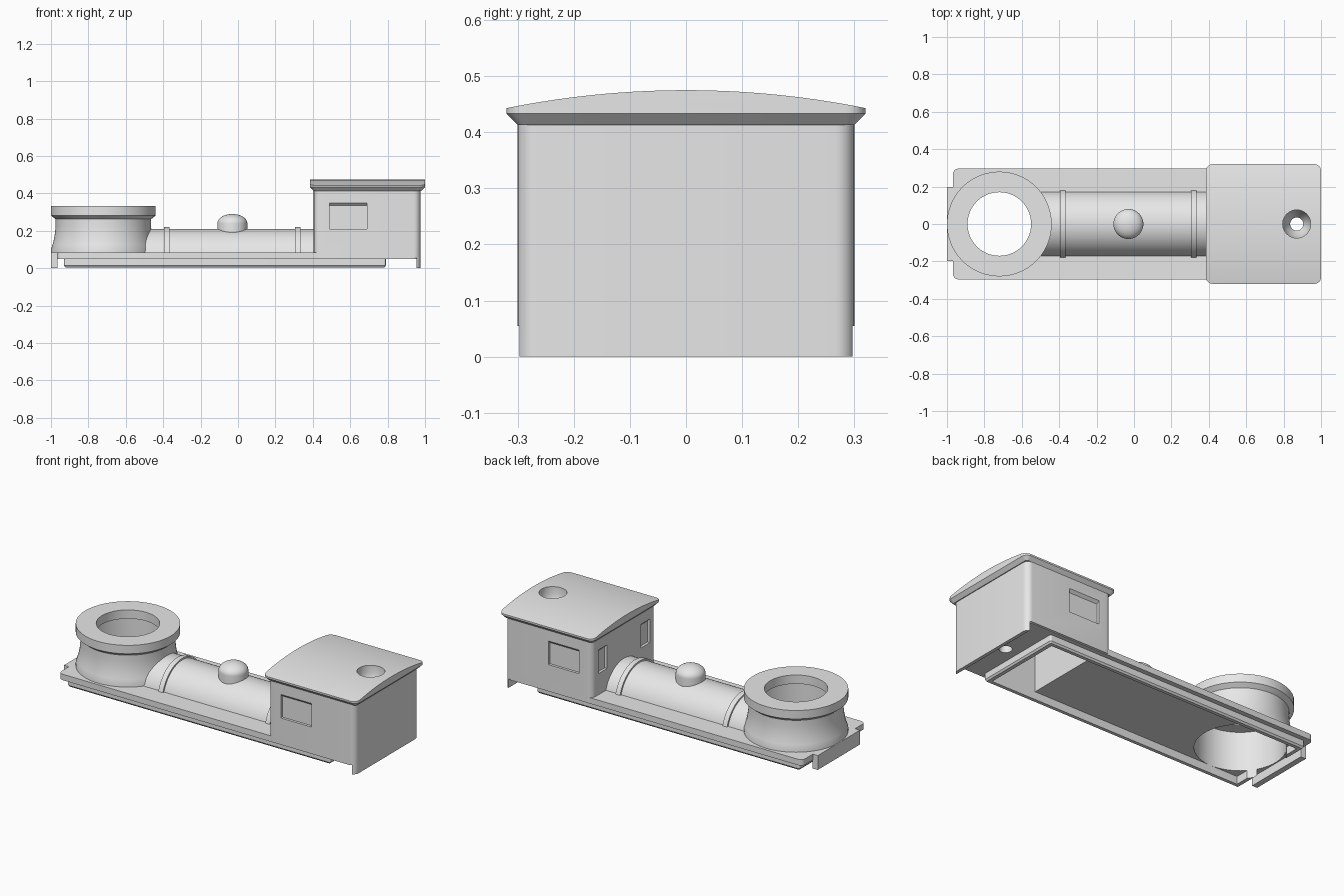
import bpy, bmesh
from math import sin, cos, pi, asin, sqrt
from mathutils import Vector

old = bpy.data.objects.get("Cube")
if old:
    bpy.data.objects.remove(old, do_unlink=True)

GREY = (0.8, 0.8, 0.8, 1)
mat = bpy.data.materials.new("plain_grey")
mat.use_nodes = True
mat.diffuse_color = GREY
mat.node_tree.nodes["Principled BSDF"].inputs["Base Color"].default_value = GREY


def finish(name, bm):
    bmesh.ops.recalc_face_normals(bm, faces=bm.faces)
    mesh = bpy.data.meshes.new(name)
    bm.to_mesh(mesh)
    bm.free()
    mesh.materials.append(mat)
    ob = bpy.data.objects.new(name, mesh)
    bpy.context.collection.objects.link(ob)
    return ob


def extrude(name, points, vec):
    """Straight prism from a planar outline."""
    bm = bmesh.new()
    a = [bm.verts.new(p) for p in points]
    b = [bm.verts.new(Vector(p) + Vector(vec)) for p in points]
    n = len(a)
    bm.faces.new(a)
    bm.faces.new(b)
    for i in range(n):
        j = (i + 1) % n
        bm.faces.new((a[i], a[j], b[j], b[i]))
    return finish(name, bm)


def box(name, x0, x1, hy, z0, z1):
    return extrude(name, [(x0, -hy, z0), (x1, -hy, z0), (x1, hy, z0), (x0, hy, z0)],
                   (0, 0, z1 - z0))


def arch(name, x0, x1, r, zc, base, n=48):
    """Circular segment above a base height, running along x."""
    a0 = asin((base - zc) / r)
    angles = [a0 + (pi - 2 * a0) * i / n for i in range(n + 1)]
    return extrude(name, [(x0, r * cos(a), zc + r * sin(a)) for a in angles], (x1 - x0, 0, 0))


def rounded(name, x0, x1, hy, r, levels, n=8):
    """Rounded rectangle stacked over levels of (height, outward offset)."""
    bm = bmesh.new()
    rings = []
    corners = [(x1 - r, hy - r), (x0 + r, hy - r), (x0 + r, r - hy), (x1 - r, r - hy)]
    for z, off in levels:
        ring = []
        for k, (cx, cy) in enumerate(corners):
            for i in range(n + 1):
                a = pi / 2 * (k + i / n)
                ring.append(bm.verts.new((cx + (r + off) * cos(a), cy + (r + off) * sin(a), z)))
        rings.append(ring)
    for lo, hi in zip(rings, rings[1:]):
        for i in range(len(lo)):
            j = (i + 1) % len(lo)
            bm.faces.new((lo[i], lo[j], hi[j], hi[i]))
    bm.faces.new(rings[0])
    bm.faces.new(rings[-1])
    return finish(name, bm)


def lathe(name, x, profile, closed=False, n=72):
    """Turn an (r, z) profile around a vertical axis at x."""
    bm = bmesh.new()
    vs = [bm.verts.new((x + r, 0, z)) for r, z in profile]
    pairs = list(zip(vs, vs[1:])) + ([(vs[-1], vs[0])] if closed else [])
    es = [bm.edges.new(p) for p in pairs]
    bmesh.ops.spin(bm, geom=vs + es, cent=(x, 0, 0), axis=(0, 0, 1), angle=2 * pi, steps=n)
    bmesh.ops.remove_doubles(bm, verts=bm.verts, dist=0.0001)
    return finish(name, bm)


def boolean(ob, cutters, op='DIFFERENCE'):
    bpy.context.view_layer.objects.active = ob
    for c in cutters:
        c.hide_render = True
        m = ob.modifiers.new("cut", 'BOOLEAN')
        m.object, m.operation, m.solver = c, op, 'EXACT'
        bpy.ops.object.modifier_apply(modifier=m.name)


def window(cx, cy, nx, ny, half):
    """Shallow window recess with a sloping head."""
    prof = [(-0.015, 0.21), (0.015, 0.21), (0.015, 0.365), (-0.015, 0.335)]
    pts = [(cx + nx * d + ny * half, cy + ny * d - nx * half, z) for d, z in prof]
    return extrude("window_cutter", pts, (-2 * half * ny, 2 * half * nx, 0))


TOWER_X, VENT_X = -0.72, 0.87

# Cutters
bore = lathe("bore_cutter", TOWER_X, [(0, -0.1), (0.24, -0.1), (0.24, 0.28), (0, 0.28)])
vent = lathe("vent_cutter", VENT_X, [(0, -0.1), (0.035, -0.1), (0.035, 0.34),
                                     (0.06, 0.38), (0.075, 0.43), (0.075, 0.6), (0, 0.6)], n=40)
pocket = box("pocket_cutter", 0.47, 0.76, 0.24, -0.1, 0.38)
under = box("under_cutter", 0.3, 0.955, 0.5, -0.1, 0.055)
windows = [window(0.59, s * 0.3, 0, s, 0.1) for s in (1, -1)]
windows += [window(0.405, s * 0.2, -1, 0, 0.04) for s in (1, -1)]

# Footplate, with a hollow skirt below and an end beam
footplate = rounded("footplate", -0.968, 0.962, 0.296, 0.03, [(0.05, 0), (0.085, 0)])
boolean(footplate, [bore, vent, pocket])
skirt = rounded("skirt", -0.93, 0.79, 0.268, 0.01, [(0.004, -0.008), (0.014, 0), (0.052, 0)])
skirt_hollow = box("skirt_cutter", -0.9, 0.76, 0.24, -0.1, 0.2)
boolean(skirt, [skirt_hollow, bore])
beam = box("end_beam", -1.0, -0.966, 0.197, 0, 0.085)

# Cab with its rear wall reaching the ground
cab = rounded("cab", 0.405, 0.975, 0.3, 0.035, [(0, 0), (0.416, 0)])
boolean(cab, [under, pocket, vent] + windows)

# Arched roof with flared eaves
roof = rounded("roof", 0.405, 0.98, 0.3, 0.015, [(0.413, 0), (0.433, 0.02), (0.55, 0.02)])
crown = arch("crown_cutter", 0.2, 1.2, 1.616, -1.141, 0.38)
boolean(roof, [crown], 'INTERSECT')
boolean(roof, [vent])

# Boiler with two bands
boiler = arch("boiler", -0.51, 0.42, 0.178, 0.032, 0.07)
boolean(boiler, [bore])
bands = [arch("boiler_band", x - 0.015, x + 0.015, 0.188, 0.032, 0.07) for x in (-0.38, 0.32)]

# Dome on the boiler
cap = [(0.08 * cos(a), 0.24 + 0.05 * sin(a)) for a in [pi / 2 * i / 10 for i in range(10)]]
dome = lathe("dome", -0.03, [(0, 0.17), (0.08, 0.17)] + cap + [(0, 0.29)], n=48)

# Hollow tower with flared foot and thick rim
tower = lathe("tower", TOWER_X, [
    (0.24, 0.06), (0.28, 0.06), (0.28, 0.1), (0.272, 0.125), (0.264, 0.155), (0.258, 0.19),
    (0.255, 0.225), (0.255, 0.262), (0.28, 0.282), (0.28, 0.332),
    (0.17, 0.332), (0.17, 0.28), (0.24, 0.28)], closed=True)

# Remove the cutters, then shade
for c in [bore, vent, pocket, under, skirt_hollow, crown] + windows:
    bpy.data.objects.remove(c, do_unlink=True)
parts = [footplate, skirt, beam, cab, roof, boiler, dome, tower] + bands
bpy.ops.object.select_all(action='DESELECT')
for ob in parts:
    ob.select_set(True)
bpy.context.view_layer.objects.active = cab
bpy.ops.object.shade_smooth_by_angle(angle=0.5)
